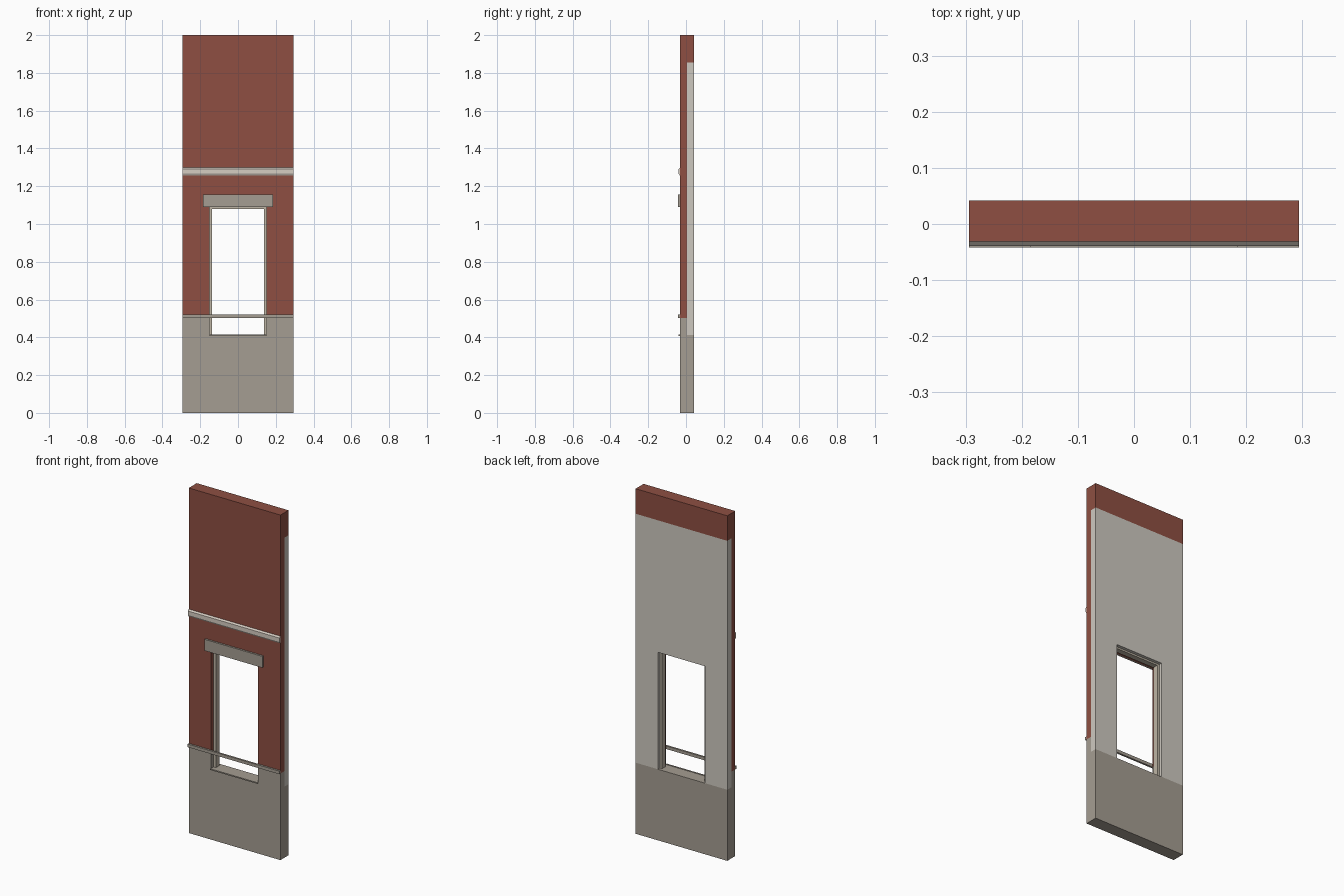
import bpy, bmesh

if "Cube" in bpy.data.objects:
    bpy.data.objects.remove(bpy.data.objects["Cube"])


def material(name, rgb):
    """Flat colour from 0-255 sRGB."""
    m = bpy.data.materials.new(name)
    lin = [((c / 255 + 0.055) / 1.055) ** 2.4 for c in rgb]
    m.diffuse_color = (*lin, 1)
    m.use_nodes = True
    m.node_tree.nodes["Principled BSDF"].inputs["Base Color"].default_value = m.diffuse_color
    return m


BRICK = material("red_brick", (142, 79, 66))
STONE = material("grey_stone", (165, 157, 146))
PLASTER = material("pale_plaster", (206, 201, 192))
TRIM = material("cream_trim", (214, 205, 194))
FRAME = material("tan_frame", (190, 181, 165))

W = 0.294                         # half width of wall
FRONT, MID, BACK = -0.031, 0.004, 0.042
HOLE, SILL, HEAD = 0.151, 0.412, 1.09


def finish(name, bm, mats):
    bmesh.ops.remove_doubles(bm, verts=bm.verts, dist=1e-5)
    bmesh.ops.recalc_face_normals(bm, faces=bm.faces)
    me = bpy.data.meshes.new(name)
    bm.to_mesh(me)
    bm.free()
    for m in mats:
        me.materials.append(m)
    ob = bpy.data.objects.new(name, me)
    bpy.context.collection.objects.link(ob)
    return ob


def extrude_x(name, profile, x0, x1, mat):
    """Prism along x from a (y, z) profile."""
    bm = bmesh.new()
    f = bm.faces.new([bm.verts.new((x0, y, z)) for y, z in profile])
    ext = bmesh.ops.extrude_face_region(bm, geom=[f])["geom"]
    bmesh.ops.translate(bm, vec=(x1 - x0, 0, 0),
                        verts=[v for v in ext if isinstance(v, bmesh.types.BMVert)])
    return finish(name, bm, [mat])


def box(name, x0, x1, y0, y1, z0, z1, mat):
    return extrude_x(name, [(y0, z0), (y1, z0), (y1, z1), (y0, z1)], x0, x1, mat)


# Wall: one closed shell of cells around the window opening
xs = [-W, -HOLE, HOLE, W]
ys = [FRONT, MID, BACK]
zs = [0, SILL, 0.502, HEAD, 1.855, 2.0]


def solid(c):
    i, j, k = c
    return 0 <= i < 3 and 0 <= j < 2 and 0 <= k < 5 and not (i == 1 and k in (1, 2))


def cell_colour(c):
    _, j, k = c
    if j == 0:                    # outer leaf: stone plinth, then brick
        return 1 if k < 2 else 0
    return 1 if k == 0 else (2 if k < 4 else 0)   # inner leaf: plastered


bm = bmesh.new()
cells = [(i, j, k) for i in range(3) for j in range(2) for k in range(5)]
for c in filter(solid, cells):
    for axis in range(3):
        for side in (0, 1):
            n = list(c)
            n[axis] += 2 * side - 1
            if solid(n):
                continue
            u, v = [a for a in range(3) if a != axis]
            corners = []
            for du, dv in ((0, 0), (1, 0), (1, 1), (0, 1)):
                p = list(c)
                p[axis] += side
                p[u] += du
                p[v] += dv
                corners.append(bm.verts.new((xs[p[0]], ys[p[1]], zs[p[2]])))
            bm.faces.new(corners).material_index = cell_colour(c)
finish("wall", bm, [BRICK, STONE, PLASTER])

# Window frame set inside the opening
F0, F1, T = -0.008, 0.024, 0.014
for name, s in (("left_jamb", -1), ("right_jamb", 1)):
    a, b = sorted((s * HOLE, s * (HOLE - T)))
    box(name, a, b, F0, F1, SILL, HEAD, FRAME)
box("frame_head", -HOLE + T, HOLE - T, F0, F1, HEAD - 0.01, HEAD, FRAME)

# Sill and lintel
box("window_sill", -HOLE, HOLE, -0.039, FRONT, 0.407, SILL + 0.002, STONE)
box("lintel", -0.185, 0.185, -0.042, FRONT, HEAD, 1.156, STONE)

# String course on top of the plinth, passing across the opening
box("plinth_course", -W, W, -0.042, FRONT, 0.502, 0.52, STONE)

# Upper band course with a chamfered underside
extrude_x("band_course", [(FRONT, 1.258), (-0.034, 1.258), (-0.039, 1.267),
                          (-0.039, 1.29), (FRONT, 1.298)], -W, W, TRIM)
